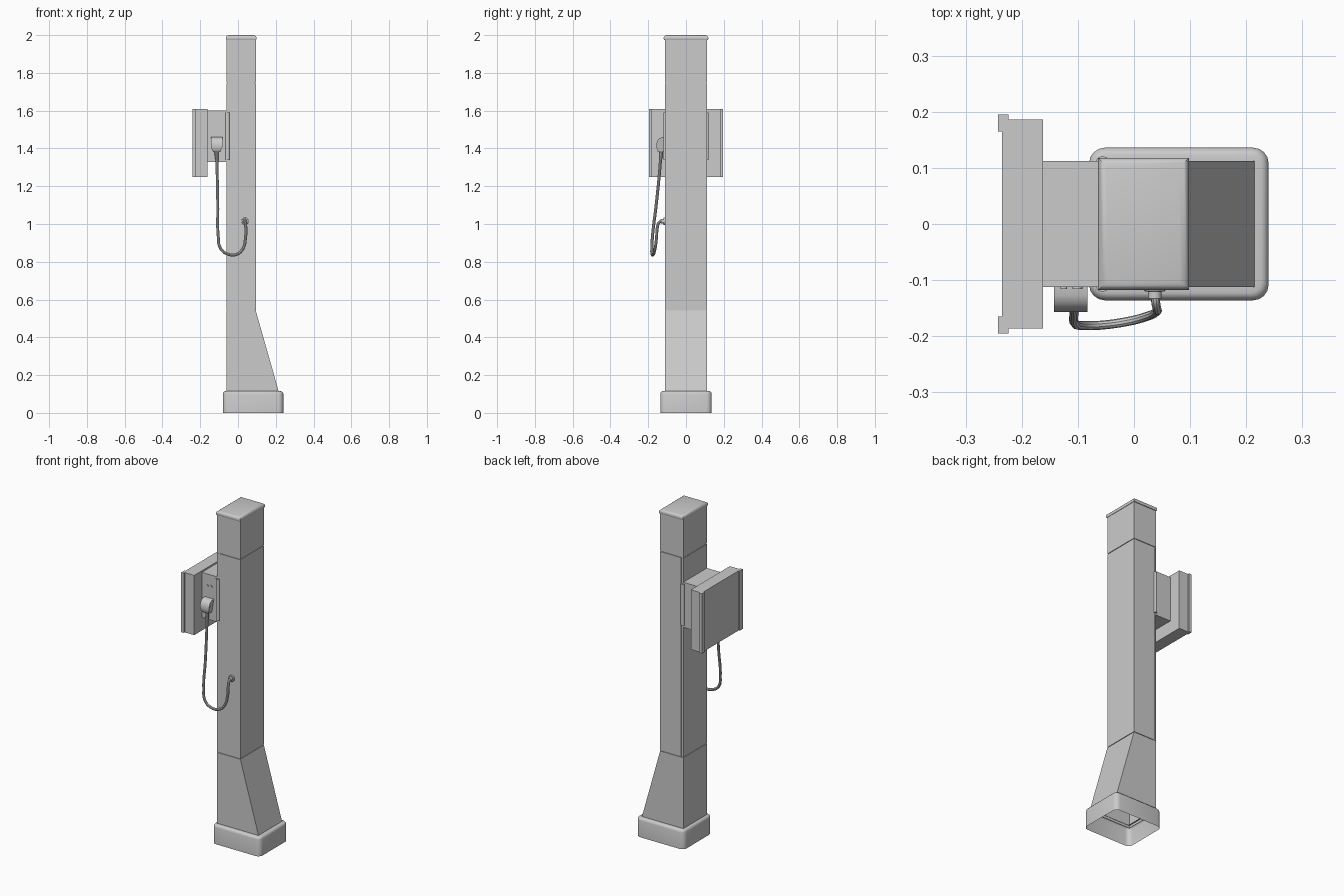
import bpy, bmesh, math
from mathutils import Vector

if "Cube" in bpy.data.objects:
    bpy.data.objects.remove(bpy.data.objects["Cube"])


def make(name, verts, faces, bevel=0, smooth=False, segments=3):
    me = bpy.data.meshes.new(name)
    me.from_pydata(verts, [], faces)
    bm = bmesh.new()
    bm.from_mesh(me)
    bmesh.ops.recalc_face_normals(bm, faces=bm.faces)
    bm.to_mesh(me)
    bm.free()
    ob = bpy.data.objects.new(name, me)
    bpy.context.collection.objects.link(ob)
    if bevel:
        m = ob.modifiers.new("bevel", 'BEVEL')
        m.width, m.segments = bevel, segments
    if smooth:
        shade(ob)
    return ob


def shade(ob):
    bpy.ops.object.select_all(action='DESELECT')
    ob.select_set(True)
    bpy.context.view_layer.objects.active = ob
    bpy.ops.object.shade_smooth_by_angle(angle=math.radians(35))


def loft(name, rings, cap_start=True, cap_end=True, **kw):
    n = len(rings[0])
    verts = [p for r in rings for p in r]
    faces = [(k * n + i, k * n + (i + 1) % n, (k + 1) * n + (i + 1) % n, (k + 1) * n + i)
             for k in range(len(rings) - 1) for i in range(n)]
    if cap_start:
        faces.append(tuple(range(n)))
    if cap_end:
        faces.append(tuple(range(len(verts) - n, len(verts))))
    return make(name, verts, faces, **kw)


def rect(x0, x1, y, z):
    return [(x0, -y, z), (x1, -y, z), (x1, y, z), (x0, y, z)]


def box(name, x0, x1, y, z0, z1, **kw):
    return loft(name, [rect(x0, x1, y, z0), rect(x0, x1, y, z1)], **kw)


def round_rect(x0, x1, y, r, z, seg=4):
    pts = []
    for q, (cx, cy) in enumerate([(x1 - r, y - r), (x0 + r, y - r), (x0 + r, r - y), (x1 - r, r - y)]):
        for i in range(seg + 1):
            a = math.pi / 2 * (q + i / seg)
            pts.append((cx + r * math.cos(a), cy + r * math.sin(a), z))
    return pts


def cylinder_y(name, x, z, r, y0, y1, n=20, bevel=0):
    ring = lambda y: [(x + r * math.cos(2 * math.pi * i / n), y, z + r * math.sin(2 * math.pi * i / n))
                      for i in range(n)]
    return loft(name, [ring(y0), ring(y1)], bevel=bevel, smooth=True, segments=2)


X0, X1, Y = -0.061, 0.094, 0.112

# Open-bottomed skirt around the foot, with rolled top edge
collar = [round_rect(-0.08 + d, 0.24 - d, 0.136 - d, 0.028 - d * 0.6, z)
          for d, z in [(0, 0), (0, 0.1), (0.002, 0.107), (0.007, 0.113), (0.013, 0.115), (0.026, 0.115)]]
loft("base_collar", collar, cap_start=False, cap_end=False, smooth=True)

# Hollow tapered foot
loft("tapered_foot", [rect(X0, 0.221, Y, 0.1), rect(X0, 0.215, Y, 0.115), rect(X0, X1, Y, 0.542)],
     cap_start=False)

# Column sections separated by thin recessed seams
box("column_core", X0 + 0.004, X1 - 0.004, Y - 0.004, 0.54, 1.76)
box("column_body", -0.045, X1, Y, 0.546, 1.744)
box("column_door", X0, -0.053, Y, 0.546, 1.744)
box("column_head", X0, X1, Y, 1.749, 1.98)

# Overhanging cap with rolled top edge
loft("column_cap", [rect(X0 - 0.003 + d, X1 + 0.004 - d, 0.118 - d, z) for d, z in
                    [(0.002, 1.975), (0, 1.98), (0, 1.988), (0.003, 1.994), (0.009, 1.998), (0.016, 2.0)]],
     smooth=True)

# Mounting plate, equipment box and rear panel
plate = [round_rect(-0.067, -0.045, 0.12, 0.008, z) for z in (1.34, 1.59)]
loft("mounting_plate", plate, smooth=True)
box("equipment_box", -0.165, -0.06, Y, 1.328, 1.6)
box("side_panel", -0.235, -0.162, 0.186, 1.25, 1.61)
for s, side in ((-1, "front"), (1, "back")):
    loft("panel_rail_" + side, [[(x, s * y, z) for x, y in
         [(-0.242, 0.165), (-0.224, 0.165), (-0.224, 0.195), (-0.242, 0.195)]] for z in (1.25, 1.61)])

# Indicator buttons above the handset
for i, x in enumerate((-0.125, -0.101)):
    cylinder_y("button_%d" % i, x, 1.53, 0.006 + 0.003 * i, -0.116, -0.108, 16)

# Handset with rounded nose, narrowing to the cable
profile = [(-0.11, 1.46), (-0.128, 1.459), (-0.142, 1.453), (-0.151, 1.442), (-0.157, 1.425),
           (-0.157, 1.405), (-0.15, 1.385), (-0.145, 1.38), (-0.11, 1.38)]
width = lambda z: 0.03 if z > 1.404 else 0.018 + 0.012 * (z - 1.38) / 0.025
loft("handset", [[(-0.113 + s * width(z), y, z) for y, z in profile] for s in (-1, 1)], smooth=True)

# Socket where the cable enters the column
cylinder_y("cable_socket", 0.037, 1.015, 0.019, -0.12, -0.11, bevel=0.002)
cylinder_y("cable_gland", 0.037, 1.015, 0.012, -0.134, -0.115, bevel=0.002)


# Hanging cable and its strain relief
def tube(name, points, r):
    cu = bpy.data.curves.new(name, 'CURVE')
    cu.dimensions = '3D'
    cu.bevel_depth, cu.bevel_resolution, cu.resolution_u = r, 3, 8
    cu.use_fill_caps = True
    sp = cu.splines.new('BEZIER')
    sp.bezier_points.add(len(points) - 1)
    for bp, p in zip(sp.bezier_points, points):
        bp.co = Vector(p)
        bp.handle_left_type = bp.handle_right_type = 'AUTO'
    ob = bpy.data.objects.new(name, cu)
    bpy.context.collection.objects.link(ob)
    bpy.ops.object.select_all(action='DESELECT')
    ob.select_set(True)
    bpy.context.view_layer.objects.active = ob
    bpy.ops.object.convert(target='MESH')
    shade(bpy.context.view_layer.objects.active)


tube("cable", [(-0.113, -0.132, 1.39), (-0.111, -0.138, 1.3), (-0.107, -0.158, 1.1), (-0.105, -0.177, 0.94),
               (-0.093, -0.181, 0.872), (-0.055, -0.18, 0.841), (-0.008, -0.173, 0.839), (0.025, -0.164, 0.868),
               (0.04, -0.156, 0.93), (0.041, -0.151, 0.985), (0.039, -0.142, 1.008), (0.037, -0.12, 1.015)], 0.008)
tube("strain_relief", [(-0.113, -0.131, 1.385), (-0.1125, -0.134, 1.345)], 0.0105)
